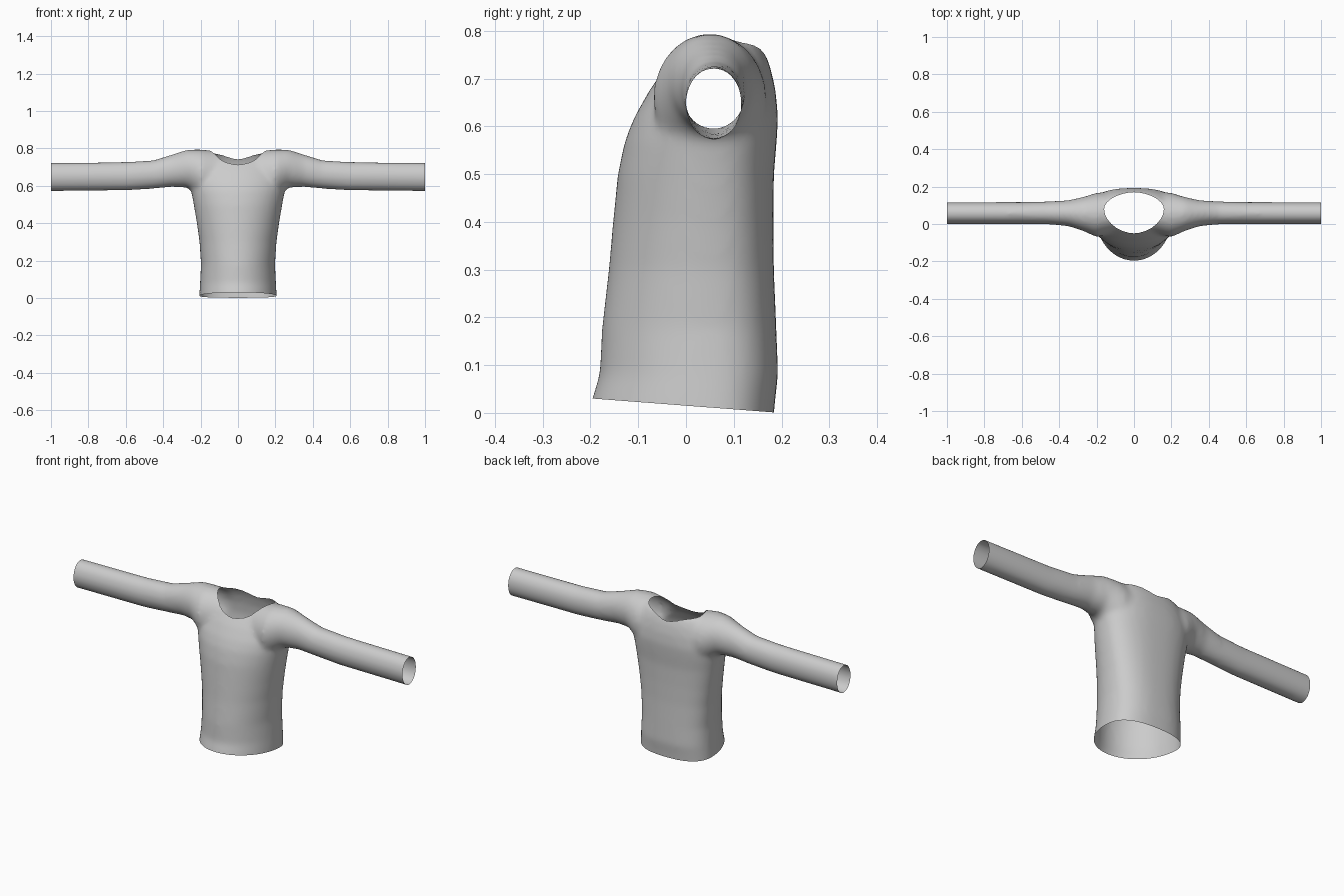
import bpy, bmesh, math
from mathutils import Vector

if "Cube" in bpy.data.objects:
    bpy.data.objects.remove(bpy.data.objects["Cube"])

grey = bpy.data.materials.new("plain_grey")
grey.use_nodes = True
grey.diffuse_color = (0.6, 0.6, 0.6, 1)
grey.node_tree.nodes["Principled BSDF"].inputs["Base Color"].default_value = (0.6, 0.6, 0.6, 1)

SIDES = 48


def power(value, n):
    return math.copysign(abs(value) ** (2 / n), value)


def loft(bm, rings):
    """Skin a closed solid through rings of points."""
    loops = [[bm.verts.new(p) for p in ring] for ring in rings]
    for a, b in zip(loops, loops[1:]):
        for i in range(SIDES):
            j = (i + 1) % SIDES
            bm.faces.new((a[i], a[j], b[j], b[i]))
    bm.faces.new(loops[0])
    bm.faces.new(loops[-1])


def torso_ring(z, half_width, front, back):
    mid = 0.05
    ring = []
    for i in range(SIDES):
        a = math.tau * i / SIDES
        c, s = math.cos(a), math.sin(a)
        n = 2.0 if s < 0 else 2.5
        depth = mid - front if s < 0 else back - mid
        ring.append((half_width * power(c, n), mid + depth * power(s, n), z))
    return ring


def sleeve_ring(x, front, back, low, high):
    ring = []
    for i in range(SIDES):
        a = math.tau * i / SIDES
        ring.append((x, (front + back) / 2 + (back - front) / 2 * math.cos(a),
                     (low + high) / 2 + (high - low) / 2 * math.sin(a)))
    return ring


# Torso: height, half width, front y, back y
torso = [(-0.05, 0.21, -0.215, 0.18), (0.03, 0.206, -0.197, 0.187),
         (0.08, 0.203, -0.181, 0.193), (0.18, 0.198, -0.176, 0.189),
         (0.3, 0.206, -0.162, 0.184), (0.4, 0.22, -0.153, 0.183),
         (0.5, 0.237, -0.143, 0.184), (0.57, 0.25, -0.128, 0.19),
         (0.62, 0.255, -0.108, 0.193), (0.68, 0.24, -0.074, 0.187),
         (0.73, 0.22, -0.037, 0.175), (0.77, 0.19, 0.012, 0.158),
         (0.79, 0.14, 0.045, 0.12)]
# Shoulder and sleeve: x, front y, back y, bottom z, top z
sleeve = [(0, -0.05, 0.17, 0.5, 0.76), (0.12, -0.055, 0.172, 0.5, 0.787),
          (0.2, -0.07, 0.167, 0.53, 0.794), (0.27, -0.038, 0.145, 0.59, 0.793),
          (0.35, -0.012, 0.127, 0.594, 0.768), (0.45, -0.002, 0.121, 0.584, 0.737),
          (0.6, -0.001, 0.118, 0.574, 0.727), (1.04, -0.001, 0.117, 0.571, 0.723)]

bm = bmesh.new()
loft(bm, [torso_ring(*row) for row in torso])
mirrored = [(-row[0],) + row[1:] for row in reversed(sleeve[1:])]
loft(bm, [sleeve_ring(*row) for row in mirrored + sleeve])
bmesh.ops.recalc_face_normals(bm, faces=bm.faces)
mesh = bpy.data.meshes.new("shirt")
bm.to_mesh(mesh)
bm.free()
shirt = bpy.data.objects.new("shirt", mesh)
bpy.context.collection.objects.link(shirt)

# Fuse torso and sleeves into one skin
fuse = shirt.modifiers.new("fuse", 'REMESH')
fuse.mode = 'VOXEL'
fuse.voxel_size = 0.011
soften = shirt.modifiers.new("soften", 'SMOOTH')
soften.factor = 0.5
soften.iterations = 14
fused = bpy.data.meshes.new_from_object(
    shirt.evaluated_get(bpy.context.evaluated_depsgraph_get()))
shirt.modifiers.clear()
bm = bmesh.new()
bm.from_mesh(fused)


def slice_off(point, normal):
    geom = bm.verts[:] + bm.edges[:] + bm.faces[:]
    bmesh.ops.bisect_plane(bm, geom=geom, dist=1e-5, plane_co=point,
                           plane_no=normal, clear_outer=True)


# Open cuffs and slanted open hem
slice_off((1, 0, 0), (1, 0, 0))
slice_off((-1, 0, 0), (-1, 0, 0))
slice_off((0, 0.185, 0.001), (0, -0.029, -0.38))

# Neck opening: a rounded lens cut straight down
outline = []
for i in range(28):
    a = math.tau * i / 28
    c, s = math.cos(a), math.sin(a)
    depth = 0.13 if s < 0 else 0.09
    outline.append(Vector((0.16 * power(c, 1.8), 0.08 + depth * power(s, 1.9), 0)))
planes = []
for p, q in zip(outline, outline[1:] + outline[:1]):
    d = q - p
    planes.append((p, Vector((d.y, -d.x, 0)).normalized()))
for p, n in planes:
    faces = [f for f in bm.faces if f.calc_center_median().z > 0.64
             and abs(f.calc_center_median().x) < 0.2
             and -0.08 < f.calc_center_median().y < 0.183]
    geom = list({v for f in faces for v in f.verts}) + \
        list({e for f in faces for e in f.edges}) + faces
    bmesh.ops.bisect_plane(bm, geom=geom, dist=1e-5, plane_co=p, plane_no=n)
hole = [f for f in bm.faces if f.calc_center_median().z > 0.64
        and all((f.calc_center_median() - p).dot(n) < 0 for p, n in planes)]
bmesh.ops.delete(bm, geom=hole, context='FACES')

for f in bm.faces:
    f.smooth = True
    f.material_index = 0
bm.to_mesh(fused)
bm.free()
shirt.data = fused
bpy.data.meshes.remove(mesh)
fused.name = "shirt"
fused.materials.clear()
fused.materials.append(grey)
